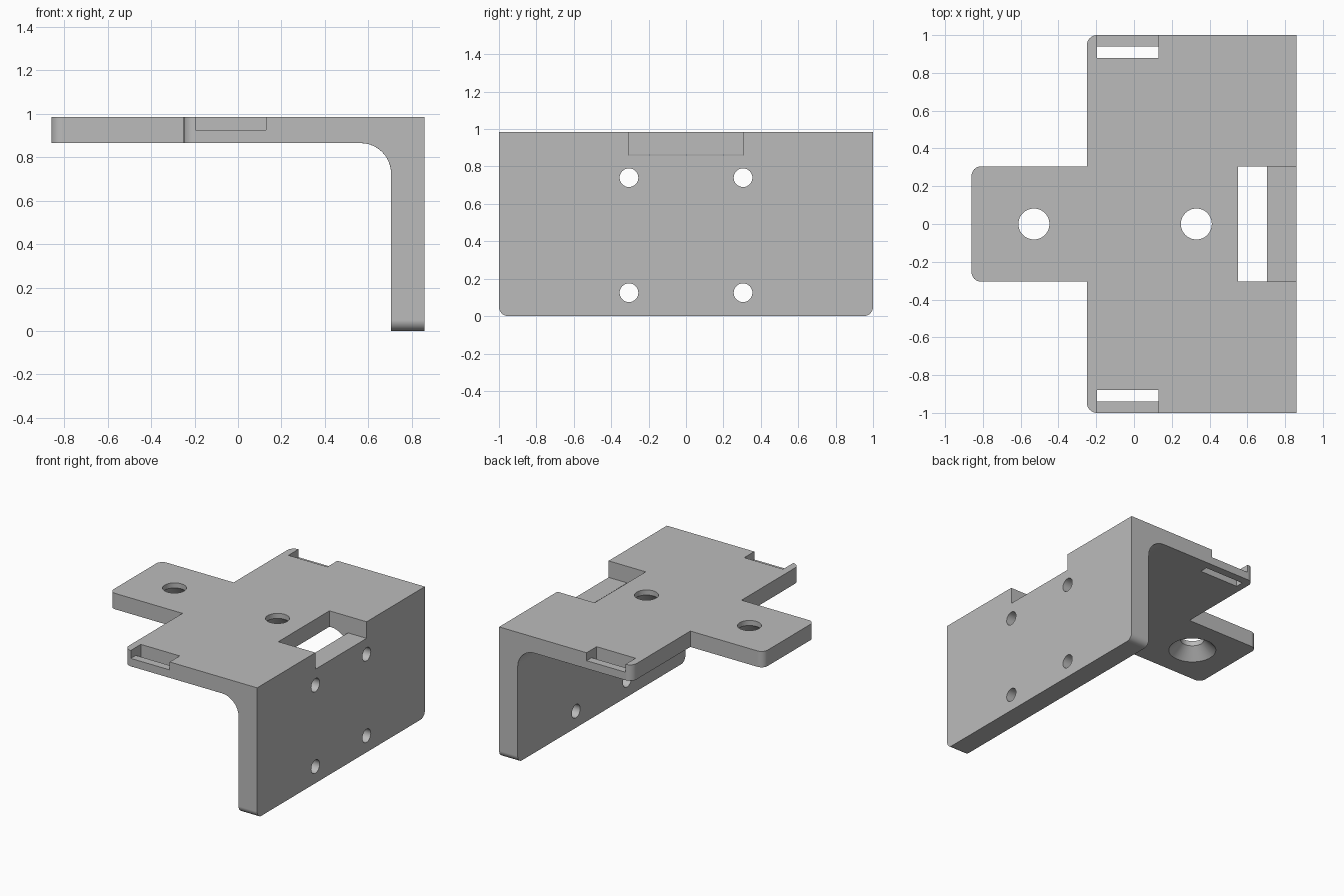
import bpy, bmesh
from math import pi, sin, cos, radians
from mathutils import Vector

cube = bpy.data.objects.get("Cube")
if cube:
    bpy.data.objects.remove(cube, do_unlink=True)

TOP, UNDER = 0.985, 0.865      # plate faces
END, INNER = 0.86, 0.705       # wall faces
HALF = 0.305                   # half width of tab and notch


def rounded(corners, segs=12):
    """Outline from right-angled corners (u, v, radius)."""
    out = []
    for i, (u, v, r) in enumerate(corners):
        p = Vector((u, v))
        if not r:
            out.append(p)
            continue
        a = (Vector(corners[i - 1][:2]) - p).normalized()
        b = (Vector(corners[(i + 1) % len(corners)][:2]) - p).normalized()
        c = p + (a + b) * r
        for k in range(segs + 1):
            t = pi / 2 * k / segs
            out.append(c - (b * cos(t) + a * sin(t)) * r)
    return out


def finish(name, bm):
    bmesh.ops.recalc_face_normals(bm, faces=bm.faces)
    mesh = bpy.data.meshes.new(name)
    bm.to_mesh(mesh)
    bm.free()
    ob = bpy.data.objects.new(name, mesh)
    bpy.context.collection.objects.link(ob)
    return ob


def prism(name, outline, axis, lo, hi):
    """Extrude a 2D outline along the x, y or z axis."""
    place = {"x": lambda p, d: (d, p[0], p[1]),
             "y": lambda p, d: (p[0], d, p[1]),
             "z": lambda p, d: (p[0], p[1], d)}[axis]
    bm = bmesh.new()
    a = [bm.verts.new(place(p, lo)) for p in outline]
    b = [bm.verts.new(place(p, hi)) for p in outline]
    n = len(a)
    bm.faces.new(a)
    bm.faces.new(b)
    for i in range(n):
        j = (i + 1) % n
        bm.faces.new((a[i], a[j], b[j], b[i]))
    return finish(name, bm)


def box(x0, x1, y0, y1, z0, z1):
    return prism("cutter", [(x0, y0), (x1, y0), (x1, y1), (x0, y1)], "z", z0, z1)


def circle(u, v, r, n=48):
    return [(u + r * cos(2 * pi * k / n), v + r * sin(2 * pi * k / n)) for k in range(n)]


def countersink(x, r):
    """Stepped drill: 45 degree cone below, straight bore above."""
    bm = bmesh.new()
    wide = r * 2
    rings = []
    for rad, z in ((wide + 0.05, UNDER - 0.05), (r, UNDER + wide - r), (r, TOP + 0.1)):
        rings.append([bm.verts.new((u, v, z)) for u, v in circle(x, 0, rad)])
    bm.faces.new(rings[0])
    bm.faces.new(rings[-1])
    for lo, hi in zip(rings, rings[1:]):
        for i in range(len(lo)):
            j = (i + 1) % len(lo)
            bm.faces.new((lo[i], lo[j], hi[j], hi[i]))
    return finish("cutter", bm)


def combine(target, tool, operation="DIFFERENCE"):
    mod = target.modifiers.new("bool", "BOOLEAN")
    mod.operation, mod.solver, mod.object = operation, "EXACT", tool
    bpy.context.view_layer.objects.active = target
    bpy.ops.object.modifier_apply(modifier=mod.name)
    bpy.data.objects.remove(tool, do_unlink=True)


# Angle bracket: side profile with an inner fillet
bracket = prism("angle_bracket", rounded([
    (-END, UNDER, 0), (INNER, UNDER, 0.14), (INNER, 0, 0),
    (END, 0, 0), (END, TOP, 0), (-END, TOP, 0)]), "y", -1, 1)

# Plan shape: wide plate with a narrow tab
plan = rounded([
    (-END, -HALF, 0.05), (-0.25, -HALF, 0), (-0.25, -1, 0.055), (1, -1, 0),
    (1, 1, 0), (-0.25, 1, 0.055), (-0.25, HALF, 0), (-END, HALF, 0.05)])
combine(bracket, prism("cutter", plan, "z", -0.5, 1.5), "INTERSECT")

# Wall shape: rounded lower corners
wall = rounded([(-1, 0, 0.05), (1, 0, 0.05), (1, 1.5, 0), (-1, 1.5, 0)])
combine(bracket, prism("cutter", wall, "x", -1.5, 1.5), "INTERSECT")

# Notch through the plate and the top of the wall
combine(bracket, box(0.55, INNER, -HALF, HALF, 0.6, 1.2))
combine(bracket, box(0.6, 1, -HALF, HALF, 0.86, 1.2))

# Strap slots with lowered rims at both sides
for s in (-1, 1):
    combine(bracket, box(-0.195, 0.13, *sorted((s * 0.88, s * 0.94)), 0.7, 1.2))
    combine(bracket, box(-0.195, 0.13, *sorted((s * 0.92, s * 1.1)), 0.925, 1.2))

# Countersunk plate holes and plain wall holes
for x in (-0.53, 0.33):
    combine(bracket, countersink(x, 0.082))
for y in (-HALF, HALF):
    for z in (0.125, 0.74):
        combine(bracket, prism("cutter", circle(y, z, 0.05, 32), "x", 0.5, 1))

# Softened lower rim of the wide plate
bm = bmesh.new()
bm.from_mesh(bracket.data)
bmesh.ops.remove_doubles(bm, verts=bm.verts, dist=0.0001)


def on_rim(v):
    x, y, z = v.co
    return 0.72 < z < 0.87 and x > -0.26 and (abs(y) > 0.999 or x < -0.2)


rim = [e for e in bm.edges if all(on_rim(v) for v in e.verts)
       and e.verts[0].co.y * e.verts[1].co.y > 0
       and max(abs(v.co.y) for v in e.verts) > 0.31
       and e.calc_face_angle(0) > 0.5]
bmesh.ops.bevel(bm, geom=rim, offset=0.012, segments=3, profile=0.5,
                affect="EDGES", clamp_overlap=True)
bm.to_mesh(bracket.data)
bm.free()

# Single grey finish
grey = bpy.data.materials.new("plain_grey")
grey.use_nodes = True
colour = (0.5, 0.5, 0.5, 1)
grey.diffuse_color = colour
grey.node_tree.nodes["Principled BSDF"].inputs["Base Color"].default_value = colour
bracket.data.materials.clear()
bracket.data.materials.append(grey)

# Smooth curves, crisp edges
bpy.ops.object.select_all(action="DESELECT")
bracket.select_set(True)
bpy.context.view_layer.objects.active = bracket
bpy.ops.object.shade_smooth_by_angle(angle=radians(35))
normals = bracket.modifiers.new("weighted_normals", "WEIGHTED_NORMAL")
normals.keep_sharp = True
